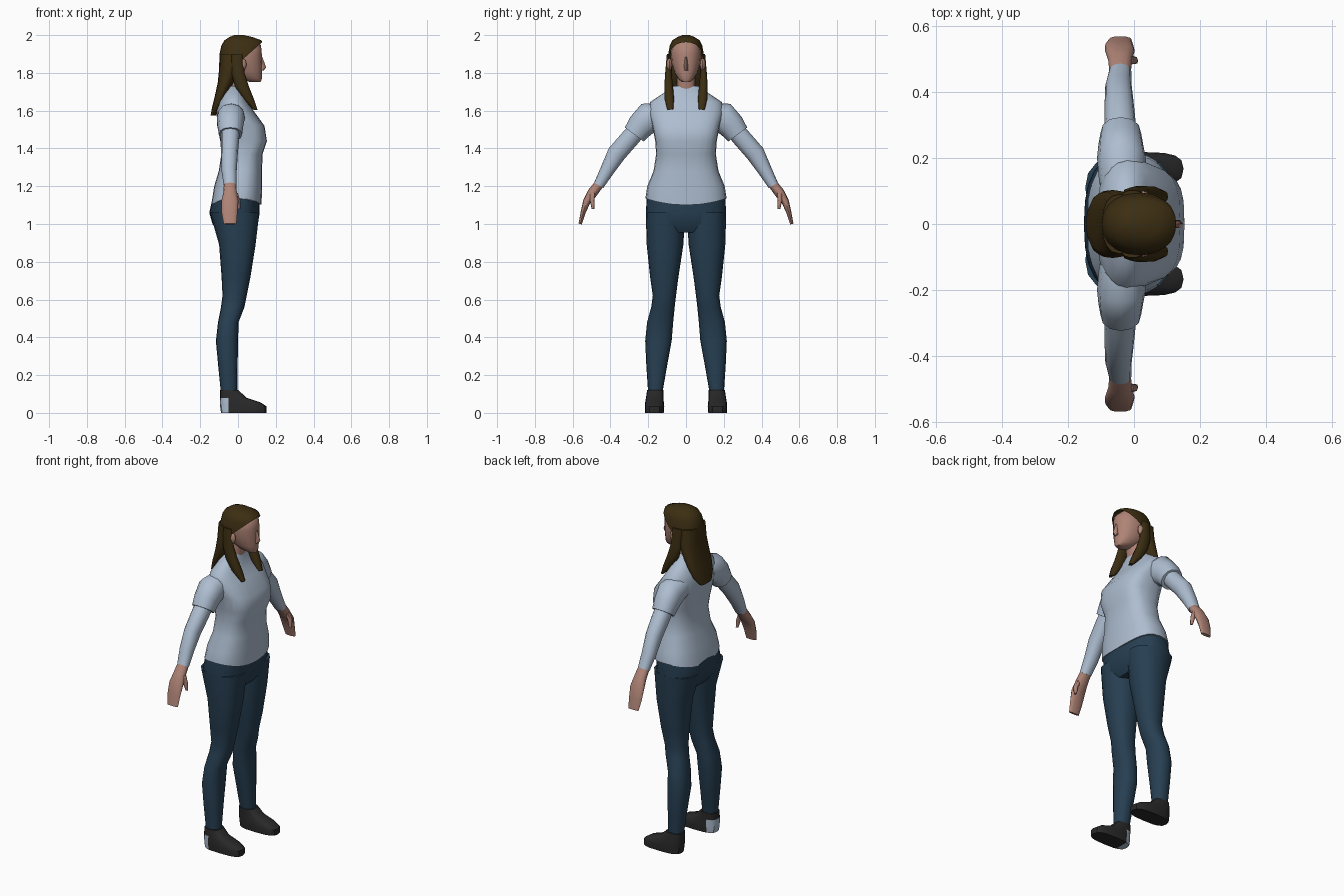
import bpy, bmesh, math
from mathutils import Vector

if "Cube" in bpy.data.objects:
    bpy.data.objects.remove(bpy.data.objects["Cube"])


def material(name, rgb):
    m = bpy.data.materials.new(name)
    m.diffuse_color = (*rgb, 1)
    m.use_nodes = True
    m.node_tree.nodes["Principled BSDF"].inputs["Base Color"].default_value = m.diffuse_color
    return m


SHIRT = material("pale blue fabric", (0.42, 0.51, 0.63))
DENIM = material("dark blue denim", (0.02, 0.05, 0.085))
SKIN = material("skin", (0.43, 0.23, 0.18))
HAIR = material("brown hair", (0.045, 0.027, 0.006))
SHOE = material("black leather", (0.022, 0.022, 0.022))


def finish(name, bm, mats, angle=50):
    bmesh.ops.recalc_face_normals(bm, faces=bm.faces)
    me = bpy.data.meshes.new(name)
    bm.to_mesh(me)
    bm.free()
    for m in mats:
        me.materials.append(m)
    for p in me.polygons:
        p.use_smooth = True
    me.set_sharp_from_angle(angle=math.radians(angle))
    ob = bpy.data.objects.new(name, me)
    bpy.context.collection.objects.link(ob)
    return ob


def loft(rings):
    """Skin a list of closed point rings and cap both ends."""
    bm = bmesh.new()
    vs = [[bm.verts.new(p) for p in r] for r in rings]
    n = len(vs[0])
    for a, b in zip(vs, vs[1:]):
        for i in range(n):
            j = (i + 1) % n
            bm.faces.new((a[i], a[j], b[j], b[i]))
    bm.faces.new(vs[0])
    bm.faces.new(vs[-1])
    return bm


def spow(v, p):
    return math.copysign(abs(v) ** (2 / p), v)


def level(z, x0, x1, y0, y1, p=2.3, n=16, hem=0.0):
    """Horizontal rounded ring; hem lifts it at the sides."""
    pts = []
    for i in range(n):
        a = 2 * math.pi * i / n
        c, s = spow(math.cos(a), p), spow(math.sin(a), p)
        pts.append(Vector(((x0 + x1) / 2 + c * (x1 - x0) / 2,
                           (y0 + y1) / 2 + s * (y1 - y0) / 2, z + hem * s * s)))
    return pts


def tube(path, side, n=12, p=2.2):
    """Rings across a path in the y-z plane; points are (x, y, z, radius x, radius across)."""
    rings = []
    for k, (x, y, z, rx, rt) in enumerate(path):
        a, b = path[max(k - 1, 0)], path[min(k + 1, len(path) - 1)]
        t = Vector((0, b[1] - a[1], b[2] - a[2])).normalized()
        v = Vector((0, -t.z, t.y))
        ring = []
        for i in range(n):
            g = 2 * math.pi * i / n
            q = (Vector((x, y, z)) + Vector((rx * spow(math.cos(g), p), 0, 0))
                 + v * rt * spow(math.sin(g), p))
            ring.append(Vector((q.x, q.y * side, q.z)))
        rings.append(ring)
    return loft(rings)


def ball(name, loc, size, mat):
    bm = bmesh.new()
    bmesh.ops.create_uvsphere(bm, u_segments=8, v_segments=6, radius=1)
    for v in bm.verts:
        v.co = Vector(v.co[i] * size[i] + loc[i] for i in range(3))
    return finish(name, bm, [mat])


# Shirt body: height, back, front, half width, squareness
body = [(1.10, -.142, .125, .215, 2.5), (1.20, -.126, .127, .205, 2.5), (1.28, -.102, .127, .172, 2.5),
        (1.37, -.088, .13, .158, 2.7), (1.44, -.094, .153, .163, 3.2), (1.52, -.11, .14, .178, 3.0),
        (1.60, -.114, .082, .2, 2.5), (1.645, -.103, .055, .19, 2.2), (1.685, -.085, .038, .13, 2.1),
        (1.73, -.06, .03, .065, 2)]
finish("shirt", loft([level(z, b, f, -w, w, p, 24, .035 if k == 0 else 0)
                      for k, (z, b, f, w, p) in enumerate(body)]), [SHIRT])

# Hips of the trousers
hips = [(1.16, -.13, .115, .206), (1.06, -.152, .115, .213), (1.0, -.135, .105, .208), (.955, -.1, .075, .17)]
finish("trouser_hips", loft([level(z, b, f, -w, w, 2.5, 24) for z, b, f, w in hips]), [DENIM])

# Leg levels: height, back, front, inner, outer
leg = [(1.06, -.148, .113, .004, .213), (.89, -.1, .093, .014, .208), (.72, -.087, .066, .04, .19),
       (.62, -.082, .046, .053, .176), (.56, -.09, .034, .06, .184), (.48, -.106, .003, .068, .206),
       (.38, -.117, 0, .076, .216), (.25, -.105, -.002, .1, .21), (.10, -.09, -.004, .126, .2)]
# Shoe levels
shoe = [(0, -.09, .15, .118, .217), (.035, -.095, .15, .115, .218), (.055, -.096, .12, .117, .216),
        (.08, -.096, .045, .12, .212), (.12, -.095, .003, .12, .206)]
# Arm paths
sleeve = [(-.035, .12, 1.575, .07, .065), (-.038, .20, 1.56, .074, .084),
          (-.04, .24, 1.52, .068, .072), (-.04, .274, 1.474, .062, .062)]
forearm = [(-.04, .23, 1.53, .05, .048), (-.042, .30, 1.45, .048, .05), (-.045, .368, 1.372, .044, .05),
           (-.047, .42, 1.28, .04, .037), (-.042, .462, 1.205, .034, .028)]
hand = [(-.042, .455, 1.218, .032, .025), (-.042, .495, 1.165, .036, .027), (-.043, .525, 1.12, .045, .02),
        (-.045, .545, 1.06, .042, .013), (-.042, .56, 1.0, .034, .009)]
thumb = [(-.02, .495, 1.165, .018, .016), (-.002, .497, 1.125, .014, .012), (.004, .492, 1.08, .008, .007)]
lock = [(-.005, .088, 1.9, .03, .014), (.0, .093, 1.8, .035, .018), (.02, .092, 1.73, .037, .024),
        (.055, .088, 1.66, .03, .026), (.093, .083, 1.605, .01, .016)]

for tag, s in (("left", 1), ("right", -1)):
    finish(tag + "_trouser_leg", loft([level(z, b, f, i * s, o * s) for z, b, f, i, o in leg]), [DENIM])
    # Shoes; one of them has a pale heel patch
    bm = loft([level(z, b, f, i * s, o * s, 3) for z, b, f, i, o in shoe])
    if s < 0:
        bmesh.ops.bisect_plane(bm, geom=bm.verts[:] + bm.edges[:] + bm.faces[:],
                               plane_co=(-.05, 0, 0), plane_no=(1, 0, 0))
        for f in bm.faces:
            c = f.calc_center_median()
            f.material_index = int(c.x < -.05 and c.z < .1)
    finish(tag + "_shoe", bm, [SHOE, SHIRT], 40)
    # Arm parts
    finish(tag + "_sleeve", tube(sleeve, s), [SHIRT])
    finish(tag + "_long_sleeve", tube(forearm, s), [SHIRT])
    finish(tag + "_hand", tube(hand, s), [SKIN])
    finish(tag + "_thumb", tube(thumb, s, 8), [SKIN])
    # Ear and front lock of hair
    ball(tag + "_ear", (.025, s * .088, 1.845), (.02, .014, .032), SKIN)
    finish(tag + "_hair_lock", tube(lock, s, 10), [HAIR])

# Neck and head
finish("neck", loft([level(1.69, -.06, .03, -.055, .055), level(1.74, -.05, .035, -.048, .048),
                     level(1.82, -.045, .045, -.048, .048)]), [SKIN])
head = [(1.752, .06, .12, .022), (1.768, .02, .126, .042), (1.80, -.04, .127, .06), (1.85, -.075, .128, .077),
        (1.90, -.083, .126, .082), (1.945, -.078, .122, .077), (1.98, -.05, .085, .05)]
finish("head", loft([level(z, b, f, -w, w, 2.2) for z, b, f, w in head]), [SKIN], 60)

# Nose wedge
bm = loft([level(1.812, .115, .135, -.014, .014, 2, 6), level(1.828, .11, .149, -.013, .013, 2, 6),
           level(1.885, .11, .129, -.006, .006, 2, 6)])
finish("nose", bm, [SKIN])

# Hair cap, cut along a slanted hairline
cap = [(1.74, -.098, .04, .098), (1.83, -.1, .09, .1), (1.90, -.098, .134, .094),
       (1.945, -.088, .134, .086), (1.972, -.072, .125, .073), (1.99, -.045, .075, .045), (2.0, -.02, .03, .018)]
bm = loft([level(z, b, f, -w, w, 2.2, 20) for z, b, f, w in cap])
bmesh.ops.bisect_plane(bm, geom=bm.verts[:] + bm.edges[:] + bm.faces[:], plane_co=(.127, 0, 1.962),
                       plane_no=(-.095, 0, .107), clear_inner=True)
finish("hair_cap", bm, [HAIR], 60)

# Long hair down the back
back = [(1.90, -.097, .01, .09), (1.82, -.1, .015, .1), (1.75, -.107, -.02, .103), (1.68, -.122, -.06, .1),
        (1.62, -.137, -.09, .085), (1.575, -.145, -.118, .05)]
finish("back_hair", loft([level(z, b, f, -w, w) for z, b, f, w in back]), [HAIR], 60)
